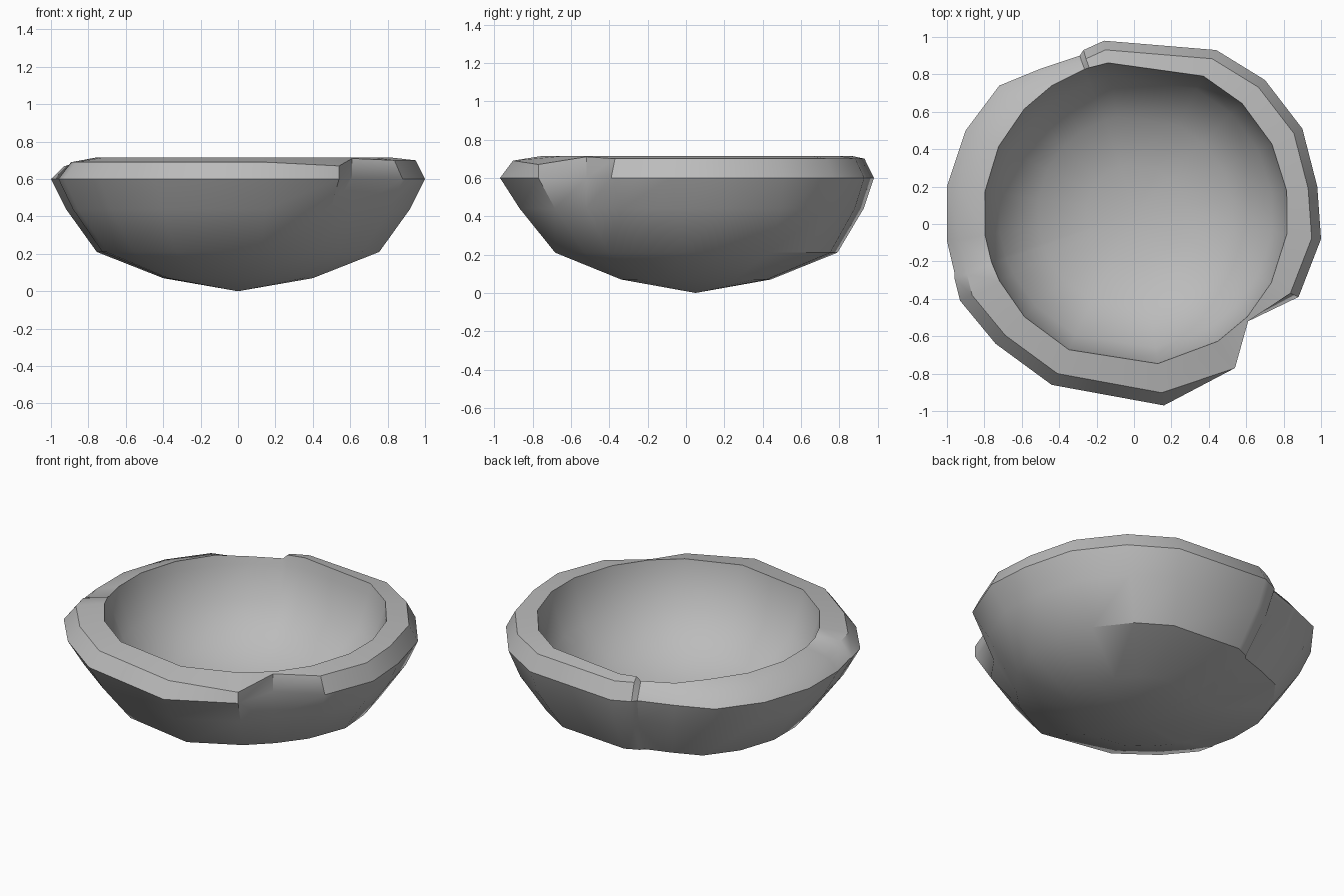
import bpy, bmesh, math

if "Cube" in bpy.data.objects:
    bpy.data.objects.remove(bpy.data.objects["Cube"])

# Widest outline of the bowl, counter-clockwise from the right
OUTLINE = [
    (1.00, -0.08), (0.98, 0.20), (0.90, 0.51), (0.70, 0.77), (0.44, 0.93),
    (-0.16, 0.98), (-0.27, 0.93), (-0.29, 0.90), (-0.50, 0.83), (-0.72, 0.74),
    (-0.90, 0.50), (-1.00, 0.20), (-1.00, -0.09), (-0.96, -0.26), (-0.96, -0.29),
    (-0.93, -0.41), (-0.74, -0.64), (-0.44, -0.86), (0.16, -0.97), (0.54, -0.77),
    (0.72, -0.60), (0.88, -0.39),
]
N = len(OUTLINE)
NOTCH, NOTCH_XY = 20, (0.61, -0.52)
# Outer and inner wall rings: scale, y offset, z
OUTER = [(0.40, 0.05, 0.07), (0.755, 0.05, 0.21), (0.92, 0.025, 0.44), (1.0, 0.0, 0.60)]
INNER = [(0.985, 0.0, 0.65), (0.90, 0.01, 0.45), (0.64, 0.02, 0.26), (0.32, 0.04, 0.18)]


def rim_shape(i):
    """Rim edge scale, rim edge height and inner lip height for a column."""
    if i in (7, 8):              # chip at the back
        return 0.97, 0.64, 0.69
    if 9 <= i <= 13:             # worn left side
        return 0.93, 0.668, 0.706
    if 14 <= i <= 18:            # rounded front
        return 0.93, 0.69, 0.715
    if i == NOTCH - 1:           # left corner of the notch
        return 1.0, 0.67, 0.715
    return 0.95, 0.70, 0.715


def inner_point(i):
    """The hollow is nearly round, a little behind the centre."""
    x, y = OUTLINE[i]
    a = math.atan2(y - 0.06, x - 0.01)
    return 0.01 + 0.815 * math.cos(a), 0.06 + 0.815 * math.sin(a)


bm = bmesh.new()


def ring(points):
    return [bm.verts.new(p) for p in points]


# Outer wall
rings = []
for s, dy, z in OUTER:
    pts = [(x * s, y * s + dy, z) for x, y in OUTLINE]
    if z > 0.4:
        pts[NOTCH] = (*NOTCH_XY, z)
    rings.append(ring(pts))

# Rim edge and inner lip
pts = []
for i, (x, y) in enumerate(OUTLINE):
    s, z, lip = rim_shape(i)
    pts.append((x * s, y * s, z))
pts[NOTCH] = (*NOTCH_XY, 0.71)
rings.append(ring(pts))
rings.append(ring([(*inner_point(i), rim_shape(i)[2]) for i in range(N)]))

# Hollow
for s, dy, z in INNER:
    pts = [inner_point(i) for i in range(N)]
    rings.append(ring([(x * s, y * s + dy, z) for x, y in pts]))

for a, b in zip(rings, rings[1:]):
    for i in range(N):
        j = (i + 1) % N
        bm.faces.new((a[i], a[j], b[j], b[i]))

# Close the underside and the bowl floor
base = bm.verts.new((0, 0.05, 0))
floor = bm.verts.new((0, 0.05, 0.155))
for i in range(N):
    j = (i + 1) % N
    bm.faces.new((base, rings[0][j], rings[0][i]))
    bm.faces.new((floor, rings[-1][i], rings[-1][j]))
bmesh.ops.recalc_face_normals(bm, faces=bm.faces[:])

mesh = bpy.data.meshes.new("chipped_bowl")
bm.to_mesh(mesh)
bm.free()
bowl = bpy.data.objects.new("chipped_bowl", mesh)
bpy.context.collection.objects.link(bowl)

# Plain grey stone
mat = bpy.data.materials.new("grey_stone")
mat.diffuse_color = (0.5, 0.5, 0.5, 1)
mat.use_nodes = True
mat.node_tree.nodes["Principled BSDF"].inputs["Base Color"].default_value = mat.diffuse_color
mesh.materials.append(mat)

bpy.context.view_layer.objects.active = bowl
bowl.select_set(True)
bpy.ops.object.shade_smooth_by_angle(angle=math.radians(35))
